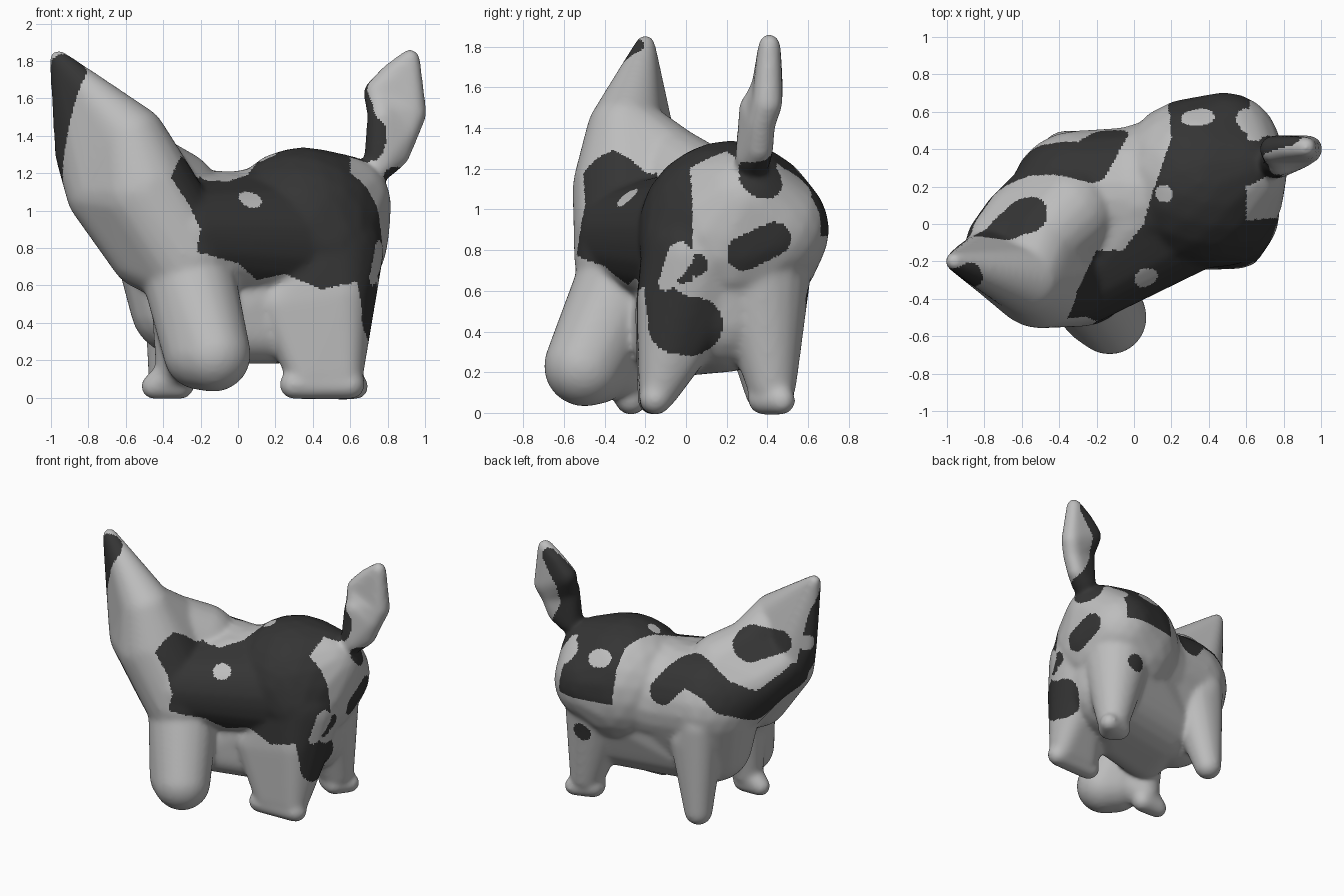
import bpy
import bmesh
from mathutils import Vector

cube = bpy.data.objects.get("Cube")
if cube:
    bpy.data.objects.remove(cube, do_unlink=True)


def material(name, value):
    mat = bpy.data.materials.new(name)
    mat.use_nodes = True
    colour = (value, value, value, 1)
    mat.diffuse_color = colour
    mat.node_tree.nodes["Principled BSDF"].inputs["Base Color"].default_value = colour
    return mat


# Unit sphere points shared by every rounded hull
template = bmesh.new()
bmesh.ops.create_icosphere(template, subdivisions=3, radius=1)
ball = [v.co.copy() for v in template.verts]
template.free()

skin = bmesh.new()


def hull(*spheres):
    """Rounded solid wrapped around spheres given as (x, y, z, radius)."""
    verts = [skin.verts.new(Vector(s[:3]) + p * s[3]) for s in spheres for p in ball]
    bmesh.ops.convex_hull(skin, input=verts)
    loose = [v for v in skin.verts if not v.link_faces]
    bmesh.ops.delete(skin, geom=loose, context='VERTS')


# Head and neck
hull((-.96, -.2, 1.81, .05), (-.57, -.3, 1.38, .19), (-.91, -.18, 1.3, .07),
     (-.72, -.2, 1.1, .2))
hull((-.57, -.3, 1.38, .19), (-.5, -.28, 1.1, .28), (-.72, -.2, 1.1, .2),
     (-.5, -.1, 1.2, .22), (-.47, -.2, .8, .23), (-.28, -.28, .75, .27))
hull((-.5, -.1, 1.2, .22), (-.35, .05, 1.08, .25), (-.3, .1, .85, .36),
     (-.72, -.1, 1.12, .18), (-.6, 0, 1.02, .22))

# Trunk, flank and rump
hull((-.3, .13, .85, .37), (0, .13, .82, .39), (-.3, .1, .5, .28))
hull((0, .13, .82, .39), (.32, .2, .86, .41))
hull((-.28, -.27, .85, .27), (.32, .1, .83, .34), (-.05, .05, .85, .35))
hull((.35, .22, .88, .46), (.47, .05, .82, .28), (.48, .4, .9, .305), (.55, .28, 1.03, .27))

# Low belly
hull((.4, .2, .5, .3), (-.12, .1, .5, .3), (.35, .2, .75, .38), (-.1, .1, .75, .34),
     (.2, -.02, .36, .18), (-.2, -.12, .36, .18))

# Front legs, the broad one and the two slim ones
hull((-.27, -.28, .68, .25), (-.13, -.5, .23, .2), (-.2, -.45, .24, .2))
hull((-.27, -.28, .6, .2), (-.33, -.28, .14, .11), (-.24, -.36, .25, .15))
hull((-.45, -.27, .06, .07), (-.31, -.27, .07, .08), (-.33, -.28, .14, .1))
hull((-.36, .35, .75, .15), (-.31, .31, .62, .19), (-.38, .39, .1, .1))

# Rear legs and feet
hull((.22, -.12, .5, .13), (.55, -.08, .55, .16), (.55, .08, .5, .16),
     (.5, .06, .78, .28), (.36, -.14, .12, .1), (.57, -.13, .12, .1))
hull((.3, -.16, .07, .08), (.6, -.15, .07, .08))
hull((.47, .36, .72, .26), (.54, .41, .45, .14), (.55, .42, .15, .125))
hull((.56, .38, .07, .08), (.63, .47, .06, .07), (.5, .42, .08, .09))

# Tail with a flared blade
hull((.76, .33, 1.25, .09), (.85, .36, 1.3, .07), (.77, .34, 1.5, .08),
     (.9, .37, 1.42, .07))
hull((.9, .37, 1.42, .07), (.77, .36, 1.52, .08), (.935, .4, 1.52, .075),
     (.745, .4, 1.62, .075))
hull((.745, .4, 1.63, .075), (.935, .4, 1.52, .075), (.92, .41, 1.81, .055),
     (.82, .41, 1.73, .06))

mesh = bpy.data.meshes.new("rough_body")
skin.to_mesh(mesh)
skin.free()
rough = bpy.data.objects.new("rough_body", mesh)
bpy.context.scene.collection.objects.link(rough)

# Fuse the parts into one soft skin
remesh = rough.modifiers.new("fuse", 'REMESH')
remesh.mode = 'VOXEL'
remesh.voxel_size = .0125
smooth = rough.modifiers.new("soften", 'SMOOTH')
smooth.factor = .5
smooth.iterations = 30
graph = bpy.context.evaluated_depsgraph_get()
body_mesh = bpy.data.meshes.new_from_object(rough.evaluated_get(graph))
bpy.data.objects.remove(rough, do_unlink=True)
body = bpy.data.objects.new("spotted_animal_body", body_mesh)
bpy.context.scene.collection.objects.link(body)

body_mesh.materials.clear()
body_mesh.materials.append(material("light_coat", .51))
body_mesh.materials.append(material("dark_patches", .035))

# Saddle patch outlines: seen from above and along the flank
saddle_top = [(-.42, -.6), (-.2, -.14), (-.06, -.14), (.05, 0), (.1, .17), (.2, .46),
              (.17, .8), (.63, .75), (.6, .45), (.74, .44), (.7, .25),
              (.6, .2), (.6, .02), (.85, .04), (.85, -.6)]
saddle_side = [(-.36, 1.18), (-.2, 1.5), (.85, 1.5), (.85, .65), (.68, .63), (.45, .58),
               (.25, .66), (.1, .63), (0, .72), (-.22, .78), (-.2, .9), (-.26, 1.03)]

# Brush strokes of (x, y, z, radius)
light_dots = [[(.06, -.28, 1.05, .065)], [(.18, .17, 1.24, .07)],
              [(.32, .55, 1.15, .07), (.36, .56, 1.15, .07)], [(.64, .54, 1.12, .1)],
              [(.76, -.03, .77, .07), (.72, -.1, .64, .04)], [(-.94, -.13, 1.36, .06)]]
dark_strokes = [
    # Rump, thigh and rear leg
    [(.8, .29, .78, .09), (.8, .44, .85, .09)],
    [(.69, .03, .43, .15), (.69, -.04, .44, .15), (.7, -.15, .6, .08)],
    [(.75, .05, .73, .06)], [(.48, .55, .57, .08)],
    # Tail
    [(.77, .38, 1.17, .12), (.72, .33, 1.42, .1), (.69, .45, 1.6, .1), (.84, .48, 1.78, .07)],
    # Head
    [(-.92, -.28, 1.74, .11), (-.97, -.23, 1.5, .11), (-.95, -.15, 1.2, .09)],
    [(-.6, .04, 1.33, .14), (-.78, -.06, 1.35, .08)],
    # Shoulder band
    [(-.13, .48, 1, .1), (-.25, .34, 1.17, .13), (-.5, .28, .97, .14),
     (-.68, .1, .93, .14), (-.89, -.08, 1.1, .11)]]


def inside(outline, a, b):
    hit = False
    for (p, q), (r, s) in zip(outline, outline[1:] + outline[:1]):
        if (q > b) != (s > b) and a < p + (b - q) * (r - p) / (s - q):
            hit = not hit
    return hit


def stroked(strokes, point):
    for stroke in strokes:
        for start, end in zip(stroke, stroke[1:] or stroke):
            a, b = Vector(start[:3]), Vector(end[:3])
            along = b - a
            t = (point - a).dot(along) / max(along.length_squared, .0001)
            t = min(max(t, 0), 1)
            radius = start[3] + (end[3] - start[3]) * t
            if (point - a - along * t).length < radius:
                return True
    return False


def on_saddle(point):
    x, y, z = point
    if z > 1.4 or not inside(saddle_top, x, y):
        return False
    return z > .87 if y > .2 else inside(saddle_side, x, z)


# Paint the coat face by face
for face in body_mesh.polygons:
    face.use_smooth = True
    spot = face.center
    dark = on_saddle(spot) or stroked(dark_strokes, spot)
    face.material_index = int(dark and not stroked(light_dots, spot))
